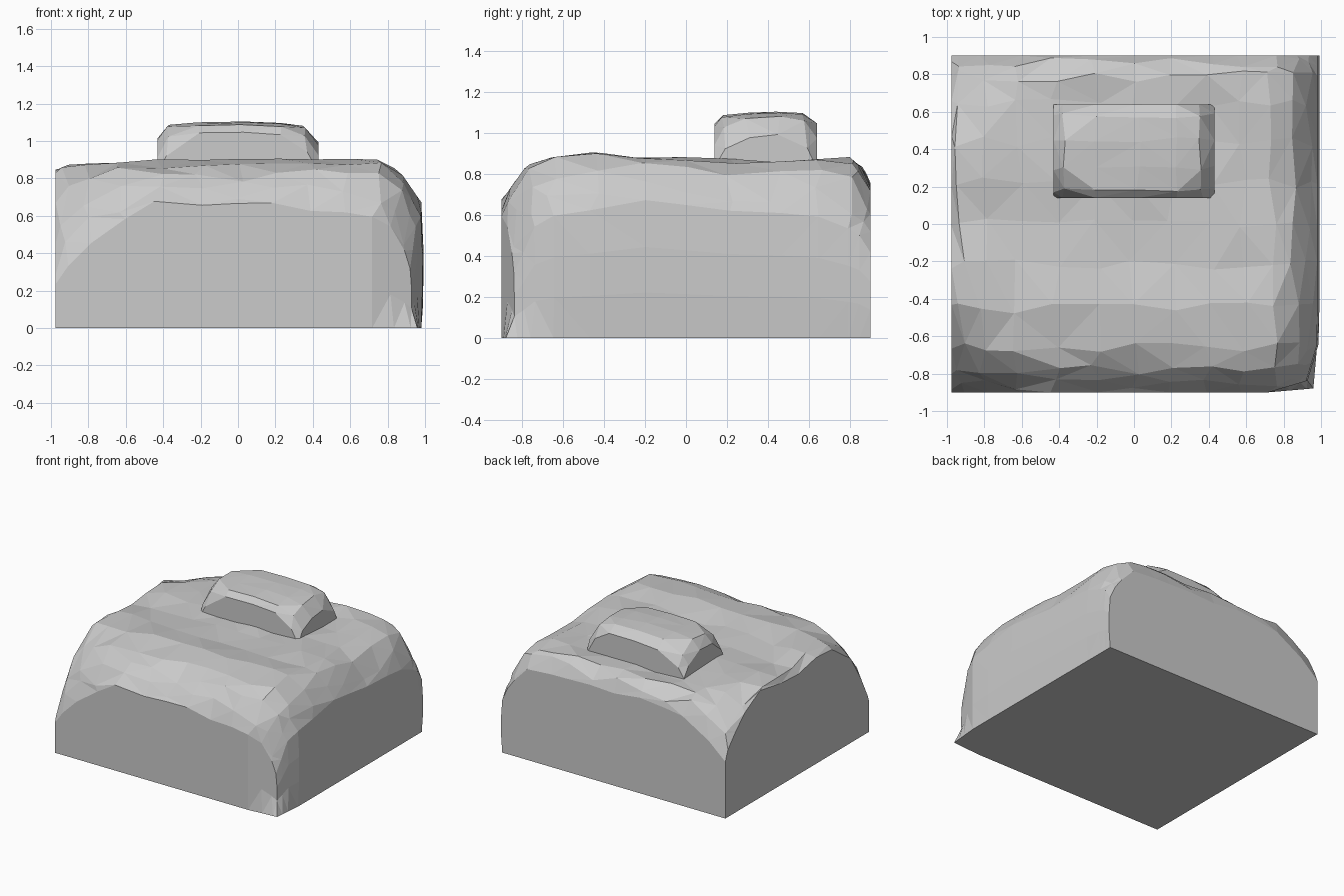
import bpy, bmesh, math, random

if "Cube" in bpy.data.objects:
    bpy.data.objects.remove(bpy.data.objects["Cube"])


def rock(name, xs, ys, base, top, edges, corners, levels, seed, jitter, chip=0.0):
    """Chiselled block. edges: (drop, width) for left, right, front, back rims.
    corners: (drop, reach) for front-left, front-right, back-left, back-right."""
    rng = random.Random(seed)
    x0, x1, y0, y1 = xs[0], xs[-1], ys[0], ys[-1]

    def height(x, y):
        dl, dr, df, db = x - x0, x1 - x, y - y0, y1 - y
        z = top(x, y)
        for d, (drop, w) in zip((dl, dr, df, db), edges):
            z -= drop * max(0, 1 - d / w) ** 2
        for d, (drop, r) in zip((dl + df, dr + df, dl + db, dr + db), corners):
            z -= drop * max(0, 1 - d / r) ** 1.5
        return z

    bm = bmesh.new()
    grid = []
    for i, x in enumerate(xs):
        col = []
        for j, y in enumerate(ys):
            px, py = x, y
            if 0 < i < len(xs) - 1:
                px += rng.uniform(-1, 1) * jitter
            if 0 < j < len(ys) - 1:
                py += rng.uniform(-1, 1) * jitter
            rim = i in (0, len(xs) - 1) or j in (0, len(ys) - 1)
            pz = height(px, py) + rng.uniform(-1, 1) * jitter * (0.9 if rim else 0.3)
            col.append(bm.verts.new((px, py, pz)))
        grid.append(col)
    for i in range(len(xs) - 1):
        for j in range(len(ys) - 1):
            bm.faces.new((grid[i][j], grid[i + 1][j], grid[i + 1][j + 1], grid[i][j + 1]))

    # Walls: rings below the rim
    nx, ny = len(xs) - 1, len(ys) - 1
    rim = ([grid[i][0] for i in range(nx)] + [grid[nx][j] for j in range(ny)]
           + [grid[i][ny] for i in range(nx, 0, -1)] + [grid[0][j] for j in range(ny, 0, -1)])
    prev = rim
    for t in levels:
        ring = []
        for v in rim:
            x, y, z = v.co
            bulge = 0.012 * math.sin(math.pi * t) * (chip > 0)
            x += math.copysign(bulge, x) * (abs(abs(x) - x1) < 0.001)
            ring.append(bm.verts.new((x, y, base + (z - base) * t)))
        for k in range(len(ring)):
            n = (k + 1) % len(ring)
            bm.faces.new((prev[k], ring[k], ring[n], prev[n]))
        prev = ring
    bm.faces.new(prev[::-1])

    # Chipped vertical corner at the front right
    if chip:
        for v in bm.verts:
            over = (v.co.x - x1 + 0.26) / 0.26 + (y0 + 0.26 - v.co.y) / 0.26 - 1
            if over > 0:
                k = chip * over * (1 if v.co.z > 0.05 else 0.35)
                v.co.x -= k
                v.co.y += k
    bmesh.ops.triangulate(bm, faces=bm.faces[:], quad_method='SHORT_EDGE')
    bmesh.ops.recalc_face_normals(bm, faces=bm.faces[:])
    me = bpy.data.meshes.new(name)
    bm.to_mesh(me)
    bm.free()
    ob = bpy.data.objects.new(name, me)
    bpy.context.collection.objects.link(ob)
    return ob


# Large boulder with a soft ridge across the top
def boulder_top(x, y):
    ridge = 0.05 * math.exp(-((y + 0.38) / 0.22) ** 2) * (0.6 + 0.4 * x)
    return 0.862 + ridge + 0.012 * math.sin(9 * y + 2 * x)


rock("boulder",
     [-0.975, -0.93, -0.8, -0.62, -0.42, -0.2, 0, 0.2, 0.4, 0.58, 0.74, 0.86, 0.94, 0.98],
     [-0.9, -0.86, -0.78, -0.66, -0.45, -0.22, 0, 0.22, 0.44, 0.64, 0.79, 0.86, 0.9],
     0, boulder_top,
     [(0.04, 0.08), (0.24, 0.24), (0.2, 0.22), (0.12, 0.1)],
     [(0.38, 0.55), (0.12, 0.5), (0.27, 0.45), (0.1, 0.45)],
     [0.66, 0.33, 0], 4, 0.03, 0.06)

# Small stone resting on top, towards the back
rock("top_stone",
     [-0.43, -0.37, -0.2, 0.02, 0.22, 0.36, 0.43],
     [0.14, 0.18, 0.3, 0.45, 0.58, 0.64],
     0.8, lambda x, y: 1.105 - 0.15 * x * x - 0.3 * (y - 0.42) ** 2,
     [(0.05, 0.08), (0.08, 0.1), (0.04, 0.05), (0.05, 0.08)],
     [(0.12, 0.2), (0.1, 0.22), (0.1, 0.2), (0.1, 0.2)],
     [0], 7, 0.015)
